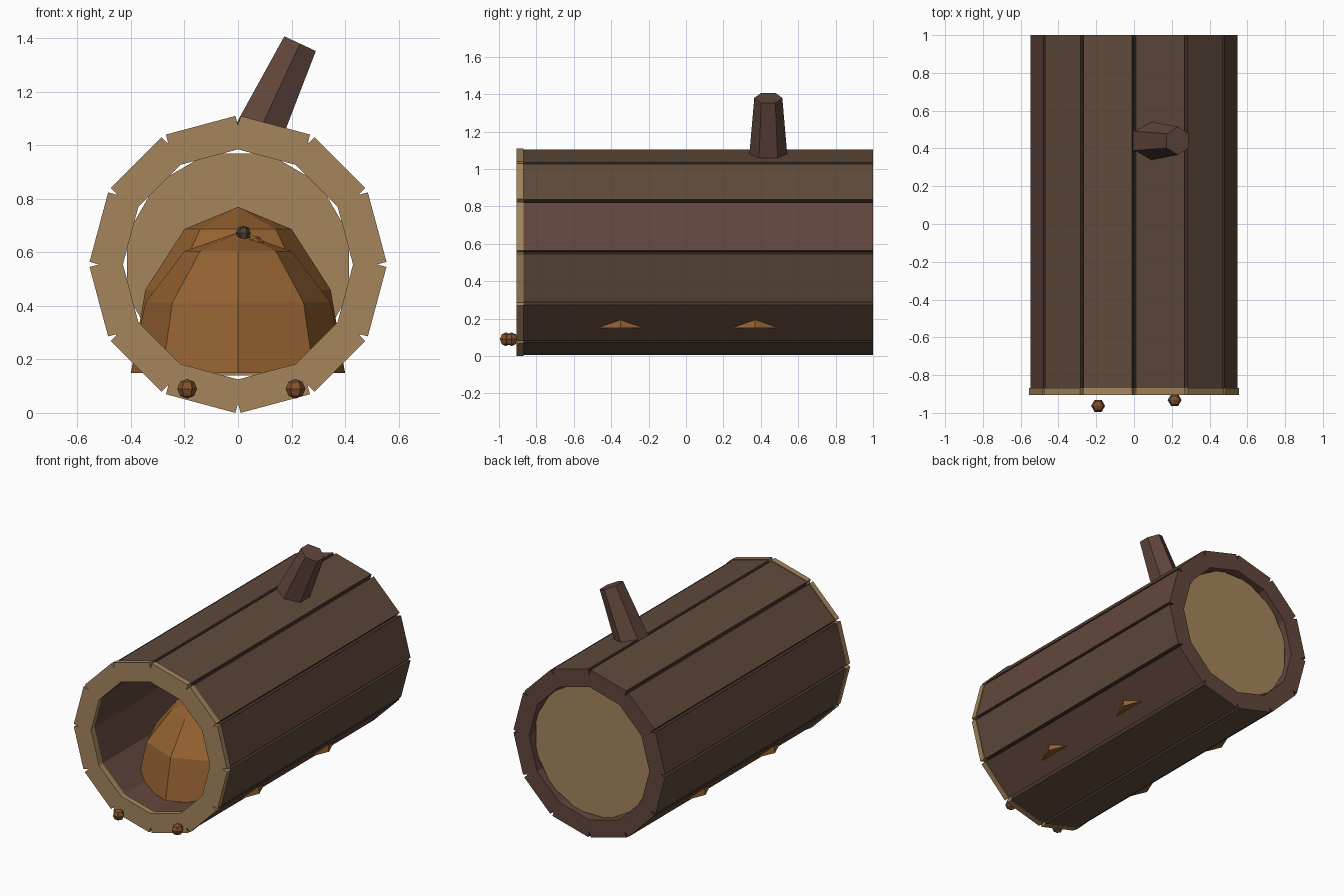
import bpy, bmesh, math
from mathutils import Vector, Matrix

if "Cube" in bpy.data.objects:
    bpy.data.objects.remove(bpy.data.objects["Cube"])

CZ = 0.555      # height of the log axis
SIDES = 12


def material(name, rgb):
    m = bpy.data.materials.new(name)
    m.diffuse_color = (*rgb, 1)
    m.use_nodes = True
    m.node_tree.nodes["Principled BSDF"].inputs["Base Color"].default_value = m.diffuse_color
    return m


BARK = material("bark_brown", (0.115, 0.068, 0.044))
RED_BARK = material("reddish_bark", (0.122, 0.062, 0.046))
GROOVE = material("groove_dark", (0.060, 0.034, 0.025))
WOOD = material("cut_wood", (0.375, 0.235, 0.107))
PILE = material("leaf_orange", (0.300, 0.120, 0.030))
NUT = material("nut_brown", (0.225, 0.085, 0.025))
CAP = material("nut_cap_dark", (0.085, 0.050, 0.035))


def finish(name, bm, mats):
    bmesh.ops.recalc_face_normals(bm, faces=bm.faces)
    me = bpy.data.meshes.new(name)
    bm.to_mesh(me)
    bm.free()
    for m in mats:
        me.materials.append(m)
    ob = bpy.data.objects.new(name, me)
    bpy.context.collection.objects.link(ob)
    return ob


def polar(r, deg, y):
    a = math.radians(deg)
    return (r * math.cos(a), y, CZ + r * math.sin(a))


def notched_tube(name, router, rinner, y0, y1, mats, plank=None):
    """Hollow twelve-sided tube with a V groove along every outer corner."""
    bm = bmesh.new()
    outer, inner = [], []
    for y in (y0, y1):
        o, i = [], []
        for k in range(SIDES):
            a = 360 / SIDES * k
            for da, r in ((-1, router), (0, router - 0.035), (1, router)):
                o.append(bm.verts.new(polar(r, a + da, y)))
            i.append(bm.verts.new(polar(rinner, a, y)))
        outer.append(o)
        inner.append(i)
    n = SIDES * 3
    # outside planks and groove walls
    for j in range(n):
        f = bm.faces.new((outer[0][j], outer[0][(j + 1) % n],
                          outer[1][(j + 1) % n], outer[1][j]))
        if plank:
            f.material_index = plank(j // 3) if j % 3 == 2 else 2
    # bore and end faces
    for k in range(SIDES):
        q = (k + 1) % SIDES
        faces = [bm.faces.new((inner[0][k], inner[0][q], inner[1][q], inner[1][k]))]
        for o, i in zip(outer, inner):
            faces.append(bm.faces.new((o[3 * k], o[3 * k + 1], i[k])))
            faces.append(bm.faces.new((o[3 * k + 1], o[3 * k + 2], i[k])))
            faces.append(bm.faces.new((o[3 * k + 2], o[3 * q], i[q], i[k])))
        if plank:
            for f in faces:
                f.material_index = 1
    return finish(name, bm, mats)


# Log shell and its pale cut rim
notched_tube("log_bark", 0.549, 0.435, -0.87, 1.0, [BARK, RED_BARK, GROOVE],
             plank=lambda k: 1 if k % 5 == 0 else 0)
notched_tube("front_rim", 0.555, 0.43, -0.905, -0.868, [WOOD])


def cone(name, r1, r2, depth, sides, matrix, mats):
    bm = bmesh.new()
    bmesh.ops.create_cone(bm, cap_ends=True, segments=sides, radius1=r1,
                          radius2=r2, depth=depth, matrix=matrix)
    return finish(name, bm, mats)


# Disc closing the back, turned half a side against the shell
cone("back_disc", 0.43, 0.43, 0.03, SIDES,
     Matrix.Translation((0, 0.945, CZ)) @ Matrix.Rotation(math.pi / 2, 4, 'X')
     @ Matrix.Rotation(math.radians(15), 4, 'Z'), [WOOD])

# Branch stub leaning to the right
base, tip = Vector((0.055, 0.44, 1.00)), Vector((0.232, 0.44, 1.38))
axis = tip - base
cone("branch_stub", 0.108, 0.075, axis.length, 6,
     Matrix.Translation((base + tip) / 2)
     @ Matrix.Rotation(math.atan2(axis.x, axis.z), 4, 'Y')
     @ Matrix.Rotation(math.radians(30), 4, 'Z') @ Matrix.Rotation(math.radians(-90), 4, 'Z'),
     [RED_BARK])


def lathe(name, profile, sides, matrix, mats):
    """Spin (radius, height) points between a closing bottom and a top tip."""
    bm = bmesh.new()
    rings = []
    for r, z in profile:
        if r == 0:
            rings.append([bm.verts.new((0, 0, z))] * sides)
        else:
            rings.append([bm.verts.new((r * math.cos(2 * math.pi * k / sides),
                                        r * math.sin(2 * math.pi * k / sides), z))
                          for k in range(sides)])
    for lo, hi in zip(rings, rings[1:]):
        for k in range(sides):
            q = (k + 1) % sides
            bm.faces.new(list(dict.fromkeys((lo[k], lo[q], hi[q], hi[k]))))
    bm.transform(matrix)
    return finish(name, bm, mats)


# Two leaf mounds lying inside, their edges poking through the bark
for name, y, h in (("front_mound", -0.35, 0.525), ("back_mound", 0.37, 0.62)):
    prof = [(0, 0)] + [(0.4 * math.cos(t), h * math.sin(t))
                       for t in (0, math.pi / 6, math.pi / 3)] + [(0, h)]
    lathe(name, prof, 8, Matrix.Translation((0, y, 0.15)), [PILE])


def nut(name, x, y, z, r, mat):
    prof = [(0, -r)] + [(r * math.cos(t), r * math.sin(t))
                        for t in (-math.pi / 4, 0, math.pi / 4)] + [(0, r)]
    lathe(name, prof, 6, Matrix.Translation((x, y, z)), [mat])


# Nuts by the opening
nut("left_nut", -0.19, -0.963, 0.09, 0.037, NUT)
nut("right_nut", 0.215, -0.932, 0.09, 0.037, NUT)

# Acorn resting on the front mound: dark cap and pointed kernel
nut("acorn_cap", 0.02, -0.39, 0.672, 0.028, CAP)
lathe("acorn_kernel", [(0, -0.02), (0.034, -0.018), (0.026, 0.008), (0, 0.022)], 6,
      Matrix.Translation((0.06, -0.39, 0.642)) @ Matrix.Rotation(-0.3, 4, 'Y'), [PILE])
